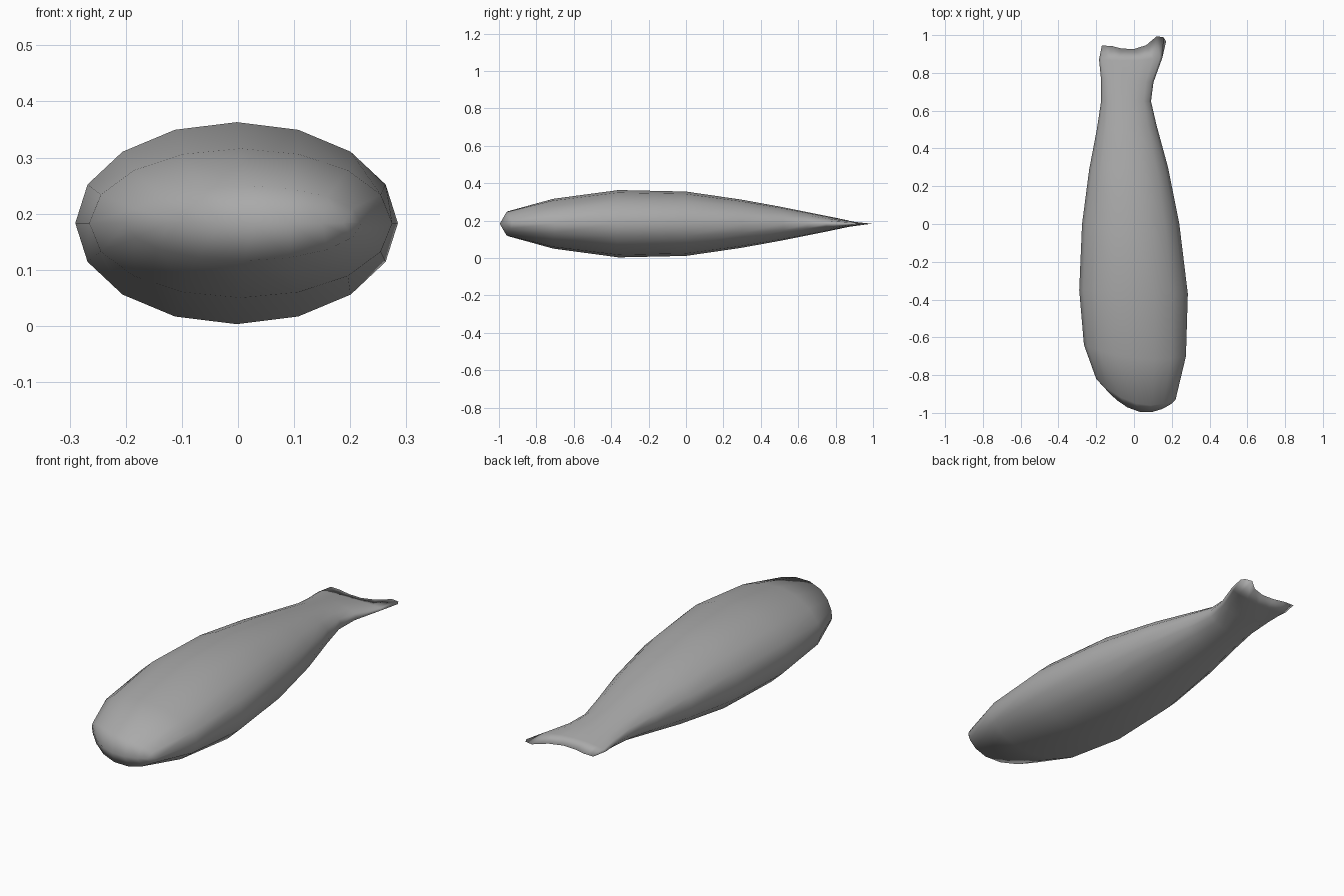
import bpy, bmesh, math

cube = bpy.data.objects.get("Cube")
if cube:
    bpy.data.objects.remove(cube)

SIDES, MID = 16, 0.183

grey = bpy.data.materials.new("plain grey")
grey.use_nodes = True
colour = (0.4, 0.4, 0.4, 1)
grey.diffuse_color = colour
grey.node_tree.nodes["Principled BSDF"].inputs["Base Color"].default_value = colour

# Cross-sections: left x, left y, right x, right y, half height, forward bow
sections = [
    (-0.14, -0.885, 0.20, -0.95, 0, -0.077),
    (-0.20, -0.82, 0.22, -0.93, 0.067, -0.075),
    (-0.265, -0.64, 0.275, -0.70, 0.133, -0.04),
    (-0.29, -0.35, 0.285, -0.37, 0.18, 0),
    (-0.275, 0.0, 0.24, 0.0, 0.172, 0),
    (-0.237, 0.29, 0.18, 0.30, 0.129, 0),
    (-0.197, 0.50, 0.12, 0.52, 0.09, 0),
    (-0.174, 0.65, 0.09, 0.65, 0.062, 0),
    (-0.175, 0.77, 0.103, 0.75, 0.04, 0),
    (-0.185, 0.87, 0.15, 0.88, 0.018, -0.01),
    (-0.17, 0.945, 0.17, 0.967, 0, 0),
]
# Notched trailing edge of the tail, from right to left
tail_edge = [0.967, 0.988, 0.994, 0.947, 0.926, 0.929, 0.943, 0.944, 0.945]

bm = bmesh.new()
rings = []
for i, (lx, ly, rx, ry, half, bow) in enumerate(sections):
    ring = []
    for k in range(SIDES):
        a = 2 * math.pi * k / SIDES
        u = math.cos(a)
        t = (u + 1) / 2
        y = ly + (ry - ly) * t + bow * (1 - u * u)
        if i == len(sections) - 1:
            y = tail_edge[min(k, SIDES - k)]
        ring.append(bm.verts.new((lx + (rx - lx) * t, y, MID + half * math.sin(a))))
    rings.append(ring)

# Skin the sections; the flat end sections weld shut
for a, b in zip(rings, rings[1:]):
    for k in range(SIDES):
        n = (k + 1) % SIDES
        bm.faces.new((a[k], a[n], b[n], b[k]))
bmesh.ops.remove_doubles(bm, verts=bm.verts, dist=0.0005)
bmesh.ops.recalc_face_normals(bm, faces=bm.faces)

mesh = bpy.data.meshes.new("fish_body")
bm.to_mesh(mesh)
bm.free()
mesh.materials.append(grey)
for poly in mesh.polygons:
    poly.use_smooth = True
body = bpy.data.objects.new("fish_body", mesh)
bpy.context.collection.objects.link(body)
